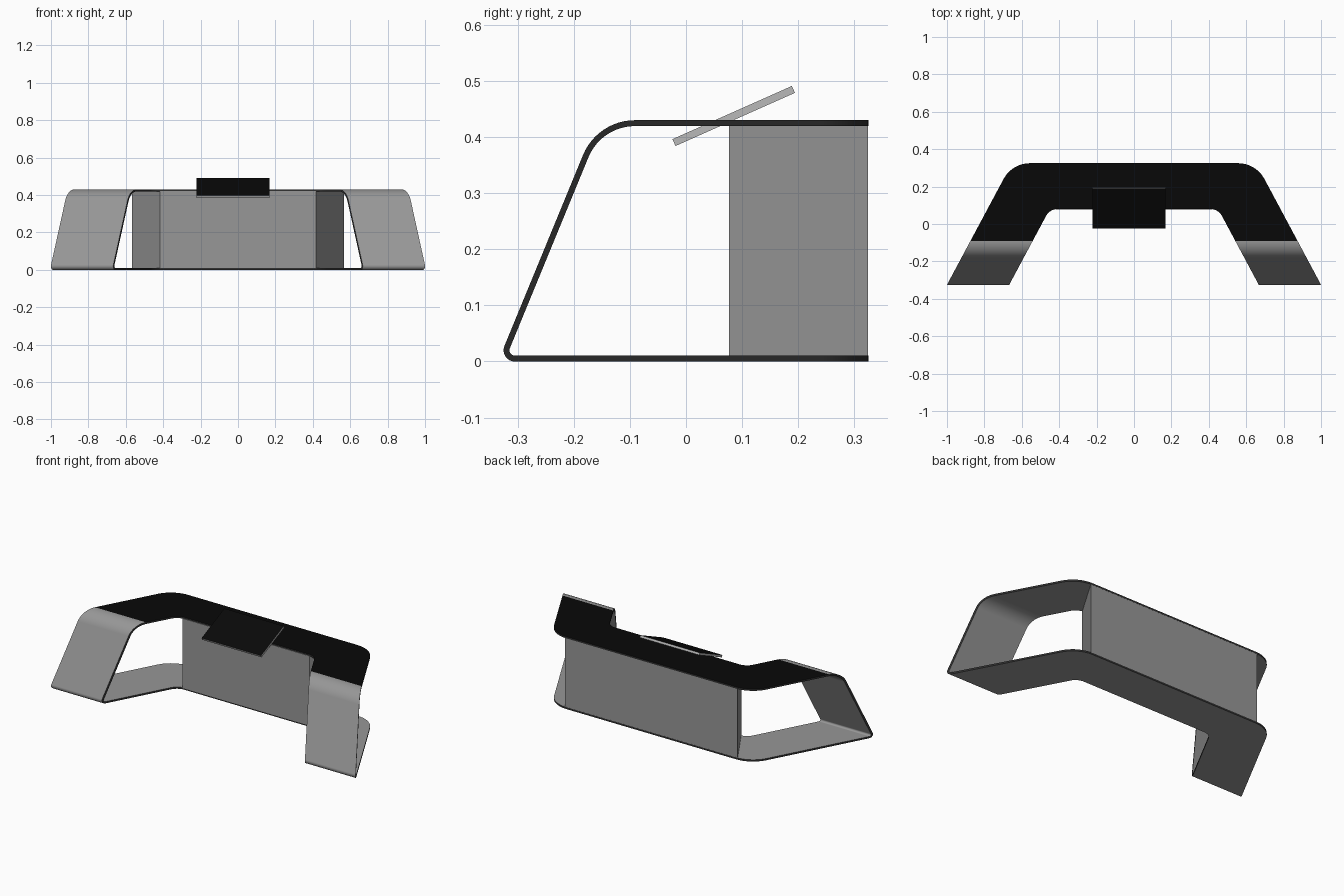
import bpy, bmesh, math
from mathutils import Vector, Matrix

if "Cube" in bpy.data.objects:
    bpy.data.objects.remove(bpy.data.objects["Cube"])


def paint(name, v):
    m = bpy.data.materials.new(name)
    m.diffuse_color = (v, v, v, 1)
    m.use_nodes = True
    m.node_tree.nodes["Principled BSDF"].inputs["Base Color"].default_value = m.diffuse_color
    return m


black = paint("black_top", 0.0027)
rim = paint("dark_rim", 0.03)
grey = paint("grey_body", 0.31)
light = paint("tray_grey", 0.48)


def fillet(corners, steps=12):
    """Round each (a, b, radius) corner of a closed outline."""
    out, n = [], len(corners)
    for i, (a, b, r) in enumerate(corners):
        p = Vector((a, b))
        if r == 0:
            out.append(p)
            continue
        u = (Vector(corners[i - 1][:2]) - p).normalized()
        v = (Vector(corners[(i + 1) % n][:2]) - p).normalized()
        half = u.angle(v) / 2
        c = p + (u + v).normalized() * (r / math.sin(half))
        s = p + u * (r / math.tan(half)) - c
        e = p + v * (r / math.tan(half)) - c
        turn = s.angle_signed(e)
        for k in range(steps + 1):
            out.append(c + Matrix.Rotation(-turn * k / steps, 2) @ s)
    return out


def prism(name, outline, place, lo, hi, mat=grey):
    """Extrude an outline between lo and hi; place maps (a, b, depth) to xyz."""
    bm = bmesh.new()
    face = bm.faces.new([bm.verts.new(place(p[0], p[1], lo)) for p in outline])
    ext = bmesh.ops.extrude_face_region(bm, geom=[face])["geom"]
    shift = Vector(place(0, 0, hi)) - Vector(place(0, 0, lo))
    bmesh.ops.translate(bm, vec=shift, verts=[g for g in ext if isinstance(g, bmesh.types.BMVert)])
    bmesh.ops.recalc_face_normals(bm, faces=bm.faces)
    mesh = bpy.data.meshes.new(name)
    bm.to_mesh(mesh)
    bm.free()
    ob = bpy.data.objects.new(name, mesh)
    bpy.context.collection.objects.link(ob)
    mesh.materials.append(mat)
    return ob


def set_materials(ob, mats, choose):
    ob.data.materials.clear()
    for m in mats:
        ob.data.materials.append(m)
    for f in ob.data.polygons:
        f.material_index = choose(f)


side = lambda a, b, d: (d, a, b)
flat = lambda a, b, d: (a, b, d)

# folded ribbon: side profile with rounded bends, open at the back
t = 0.0105
outer = fillet([(0.4, 0.43, 0), (-0.158, 0.43, 0.1), (-0.335, 0, 0.02), (0.4, 0, 0)])
inner = fillet([(0.4, 0.43 - t, 0), (-0.158 + 0.67 * t, 0.43 - t, 0.1 - t),
                (-0.335 + 1.493 * t, t, 0.02 - t), (0.4, t, 0)])
shell = prism("desk_shell", outer + inner[::-1], side, -1.2, 1.2)

# plan outline with splayed wings, used to trim the ribbon
k = 0.535
half = [(-0.667 - 0.075 * k, -0.4, 0), (-1 - 0.075 * k, -0.4, 0), (-1 + 0.65 * k, 0.325, 0.16)]
notch = (-0.667 + 0.405 * k, 0.08, 0.07)
flip = lambda c: (-c[0], c[1], c[2])
plan = fillet([notch] + half + [flip(c) for c in half[::-1]] + [flip(notch)])
cutter = prism("plan_cutter", plan, flat, -0.2, 0.7)
cutter.hide_render = True

mod = shell.modifiers.new("trim", "BOOLEAN")
mod.operation, mod.solver, mod.object = "INTERSECT", "EXACT", cutter
bpy.context.view_layer.objects.active = shell
shell.select_set(True)
bpy.ops.object.modifier_apply(modifier=mod.name)
bpy.data.objects.remove(cutter)
bpy.ops.object.shade_smooth_by_angle(angle=math.radians(30))

# black counter surface, dark cut rim, grey elsewhere
set_materials(shell, (grey, black, rim), lambda f:
              1 if f.normal.z > 0.9999 and f.center.z > 0.425 else
              2 if abs(f.normal.z) < 0.001 else 0)
wn = shell.modifiers.new("normals", "WEIGHTED_NORMAL")
wn.keep_sharp = True

# solid core between the upper and lower sheets
prism("centre_panel", [(-0.417, 0.077), (0.417, 0.077), (0.566, 0.3245), (-0.566, 0.3245)],
      flat, t - 0.002, 0.43 - t + 0.002)

# tilted counter tray with a black top
ang = math.radians(24)
u, n = Vector((math.cos(ang), math.sin(ang))), Vector((-math.sin(ang), math.cos(ang)))
c = Vector((0.085, 0.4375))
tray = prism("counter_tray", [c + u * (sx * 0.1165) + n * (sn * 0.0067)
                              for sx, sn in ((-1, -1), (1, -1), (1, 1), (-1, 1))],
             side, -0.222, 0.168)
set_materials(tray, (light, black), lambda f: int(f.normal.z > 0.8))
